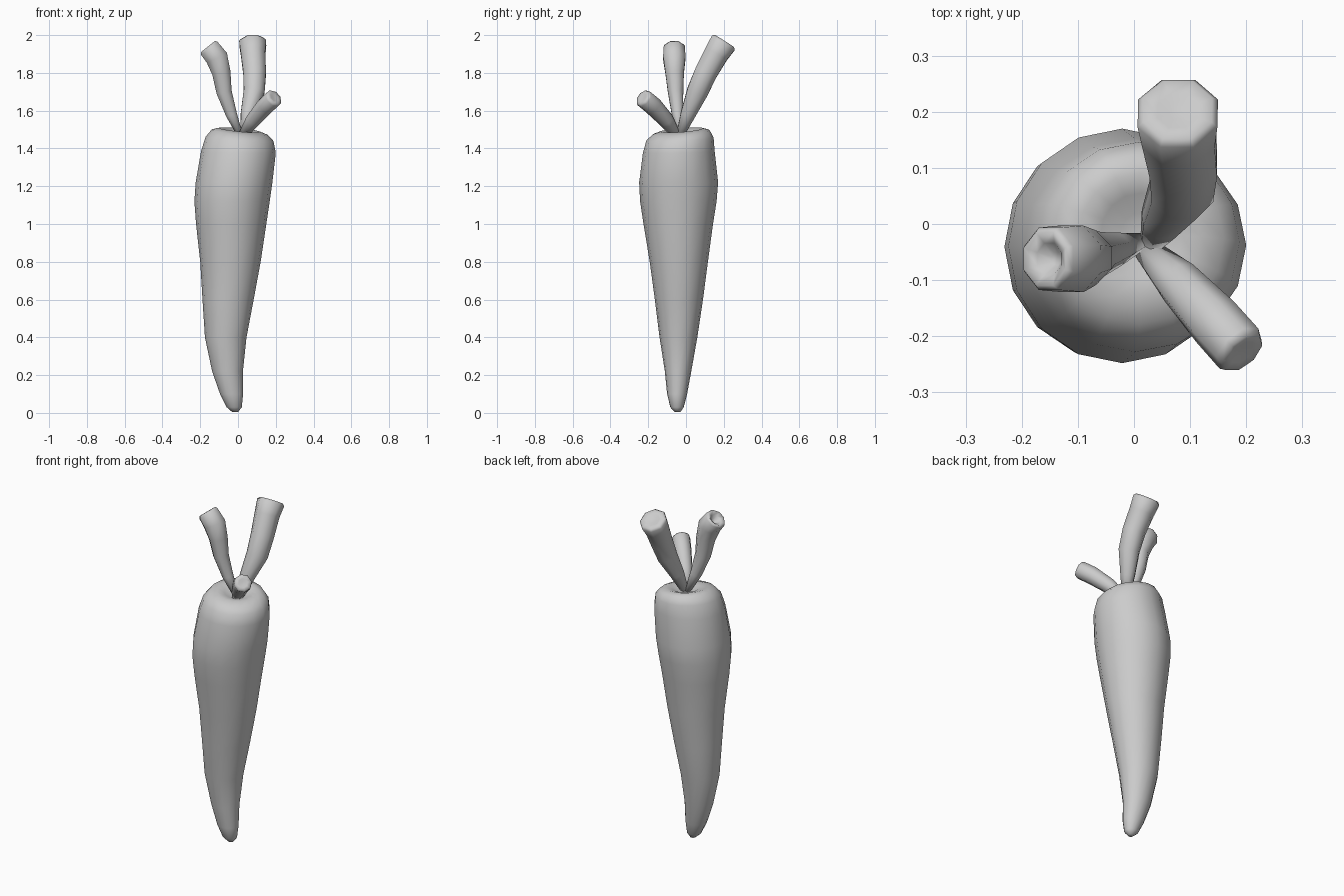
import bpy
import bmesh
import math
from mathutils import Vector

default = bpy.data.objects.get("Cube")
if default:
    bpy.data.objects.remove(default, do_unlink=True)

grey = bpy.data.materials.new("plain grey")
grey.use_nodes = True
GREY = (0.6, 0.6, 0.6, 1)
grey.diffuse_color = GREY
grey.node_tree.nodes["Principled BSDF"].inputs["Base Color"].default_value = GREY


def loft(name, rings):
    """Skin a list of equal vertex rings and close both ends."""
    bm = bmesh.new()
    loops = [[bm.verts.new(p) for p in ring] for ring in rings]
    n = len(loops[0])
    for a, b in zip(loops, loops[1:]):
        for i in range(n):
            j = (i + 1) % n
            bm.faces.new((a[i], a[j], b[j], b[i]))
    bm.faces.new(loops[0][::-1])
    bm.faces.new(loops[-1])
    bmesh.ops.recalc_face_normals(bm, faces=bm.faces)
    mesh = bpy.data.meshes.new(name)
    bm.to_mesh(mesh)
    bm.free()
    mesh.materials.append(grey)
    mesh.shade_smooth()
    obj = bpy.data.objects.new(name, mesh)
    bpy.context.collection.objects.link(obj)
    return obj


# Root: height, left, right, front, back, tilt of the ring
root_profile = [
    (0.004, -0.03, 0.0, -0.06, -0.03, 0),
    (0.03, -0.06, 0.02, -0.083, -0.012, 0),
    (0.1, -0.095, 0.027, -0.1, 0.006, 0),
    (0.22, -0.137, 0.026, -0.112, 0.028, 0),
    (0.4, -0.175, 0.045, -0.14, 0.06, 0),
    (0.6, -0.188, 0.083, -0.165, 0.09, 0),
    (0.8, -0.2, 0.12, -0.192, 0.116, 0),
    (1.0, -0.222, 0.15, -0.225, 0.143, 0),
    (1.12, -0.231, 0.168, -0.243, 0.162, 0),
    (1.22, -0.224, 0.182, -0.248, 0.17, 0),
    (1.38, -0.196, 0.2, -0.228, 0.152, 0.2),
    (1.45, -0.172, 0.188, -0.21, 0.146, 0.6),
    (1.485, -0.14, 0.16, -0.178, 0.125, 1),
    (1.498, -0.1, 0.12, -0.135, 0.09, 1),
    (1.49, -0.06, 0.085, -0.095, 0.055, 1),
    (1.472, -0.025, 0.05, -0.06, 0.02, 0.5),
]


def root_ring(z, x0, x1, y0, y1, tilt, sides=16):
    ring = []
    for i in range(sides):
        a = math.tau * i / sides
        dx = (x1 - x0) / 2 * math.cos(a)
        dy = (y1 - y0) / 2 * math.sin(a)
        ring.append(((x0 + x1) / 2 + dx, (y0 + y1) / 2 + dy,
                     z + tilt * (0.08 * dy - 0.1 * dx)))
    return ring


loft("root", [root_ring(*row) for row in root_profile])


def stalk(name, path, dip, sides=8):
    """Tapered tube along x, y, z, radius points with a rounded, dipped end."""
    pts = [Vector(p[:3]) for p in path]
    radii = [p[3] for p in path]
    dirs = [(pts[min(i + 1, len(pts) - 1)] - pts[max(i - 1, 0)]).normalized()
            for i in range(len(pts))]
    # Rounded lip, then the sunken centre of the cut end
    tip, end, r = pts[-1], dirs[-1], radii[-1]
    for scale, lift in ((0.86, 0.012), (0.5, 0.012 - dip * 0.4), (0.2, 0.012 - dip)):
        pts.append(tip + end * lift)
        radii.append(r * scale)
        dirs.append(end)
    rings = []
    for p, d, rad in zip(pts, dirs, radii):
        u = Vector((0, 1, 0)).cross(d).normalized()
        v = d.cross(u)
        angles = [math.tau * (i + 0.5) / sides for i in range(sides)]
        rings.append([p + rad * (u * math.cos(a) + v * math.sin(a)) for a in angles])
    loft(name, rings)


stalk("back_stalk", [
    (0.03, -0.035, 1.46, 0.02), (0.053, 0.01, 1.58, 0.042),
    (0.085, 0.06, 1.7, 0.06), (0.088, 0.105, 1.8, 0.065),
    (0.08, 0.16, 1.9, 0.07), (0.078, 0.197, 1.958, 0.077)], 0.008)
stalk("right_stalk", [
    (0.015, -0.03, 1.46, 0.015), (-0.035, -0.045, 1.58, 0.032),
    (-0.074, -0.055, 1.7, 0.044), (-0.088, -0.06, 1.8, 0.053),
    (-0.112, -0.062, 1.88, 0.064), (-0.152, -0.062, 1.93, 0.06)], 0.035)
stalk("front_stalk", [
    (0.025, -0.05, 1.47, 0.025), (0.08, -0.105, 1.55, 0.042),
    (0.145, -0.175, 1.625, 0.05), (0.187, -0.222, 1.664, 0.05)], 0.003)
